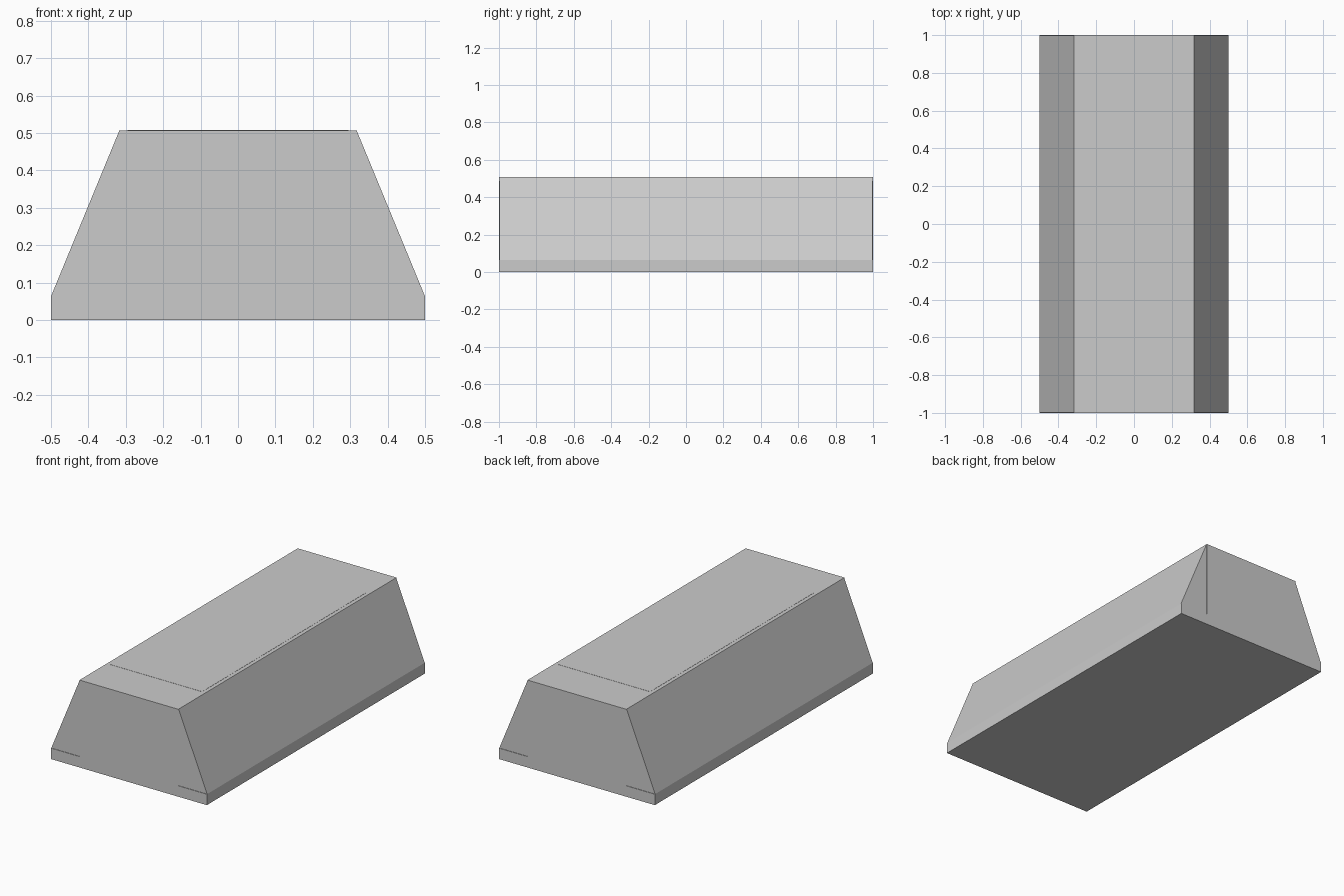
import bpy

if "Cube" in bpy.data.objects:
    bpy.data.objects.remove(bpy.data.objects["Cube"])

HALF_W, TOP_W, BASE_H, TOP_H = 0.5, 0.317, 0.063, 0.507


def extrude_profile(name, profile, half_len):
    """Extrude an x-z profile (counter-clockwise from the front) along y."""
    n = len(profile)
    verts = [(x, y, z) for y in (-half_len, half_len) for x, z in profile]
    faces = [tuple(range(n)), tuple(range(2 * n - 1, n - 1, -1))]
    faces += [(i, i + n, (i + 1) % n + n, (i + 1) % n) for i in range(n)]
    mesh = bpy.data.meshes.new(name)
    mesh.from_pydata(verts, [], faces)
    obj = bpy.data.objects.new(name, mesh)
    bpy.context.collection.objects.link(obj)
    return obj


# Raised core with a flange along both sides
extrude_profile("core_block", [
    (-HALF_W, 0), (HALF_W, 0), (HALF_W, BASE_H), (TOP_W, BASE_H),
    (TOP_W, TOP_H), (-TOP_W, TOP_H), (-TOP_W, BASE_H), (-HALF_W, BASE_H)], 1.0)

# Sloping wedges resting on the flanges, ends set in very slightly
extrude_profile("right_slope", [
    (TOP_W, BASE_H), (HALF_W, BASE_H), (TOP_W, TOP_H)], 0.997)
extrude_profile("left_slope", [
    (-TOP_W, BASE_H), (-TOP_W, TOP_H), (-HALF_W, BASE_H)], 0.997)

# Thin panel on top, almost flush
extrude_profile("top_panel", [
    (-0.295, TOP_H - 0.01), (0.295, TOP_H - 0.01),
    (0.295, TOP_H + 0.001), (-0.295, TOP_H + 0.001)], 0.75)
